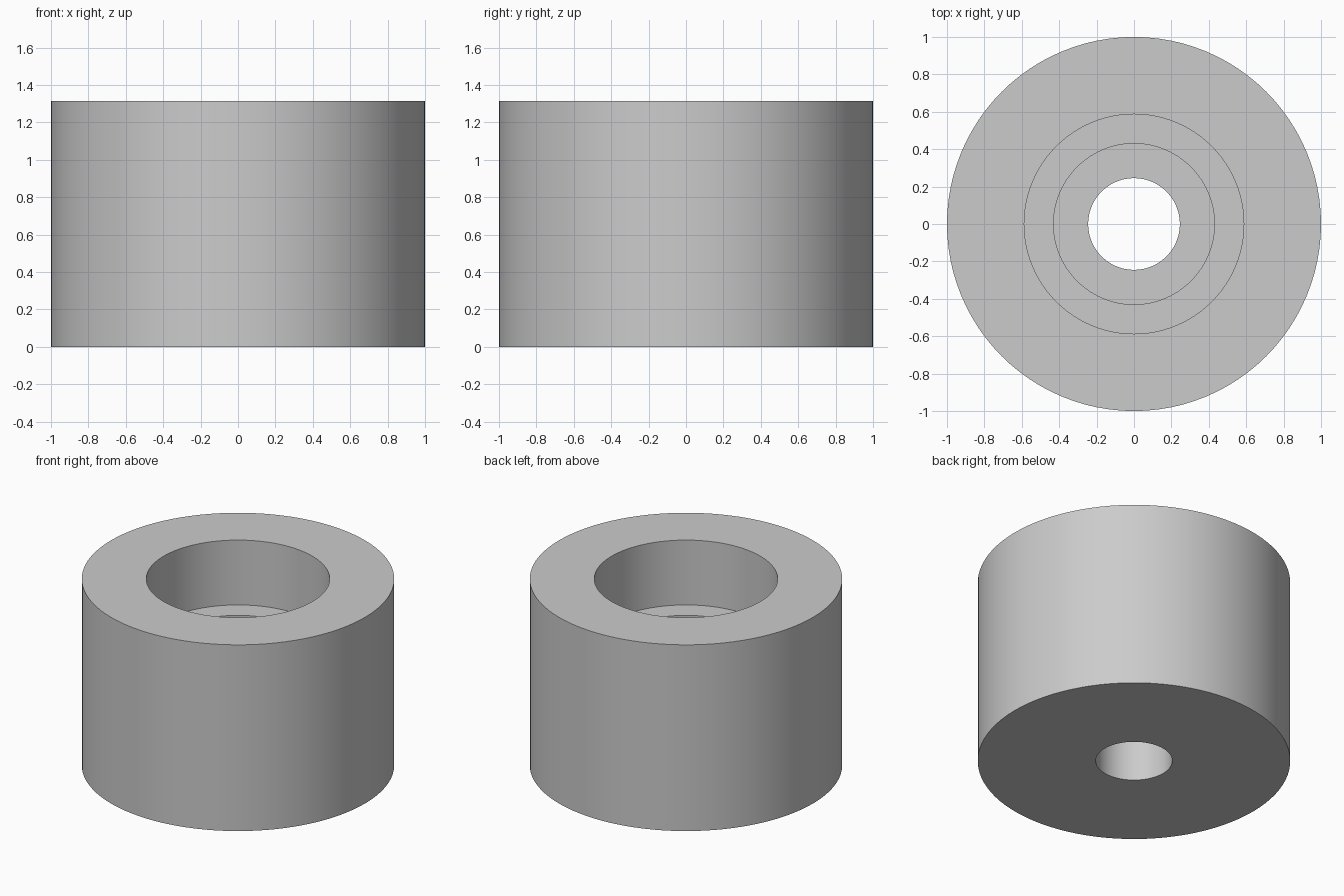
import bpy
import bmesh
import math

if "Cube" in bpy.data.objects:
    bpy.data.objects.remove(bpy.data.objects["Cube"], do_unlink=True)

# Main dimensions
HEIGHT = 1.315
OUTER_R, POCKET_R, BORE_R, HOLE_R = 1.0, 0.587, 0.43, 0.245
POCKET_FLOOR, BORE_FLOOR = 0.857, 0.4
SEGMENTS = 96


def make_material(name, grey):
    mat = bpy.data.materials.new(name)
    mat.use_nodes = True
    colour = (grey, grey, grey, 1)
    mat.diffuse_color = colour
    mat.node_tree.nodes["Principled BSDF"].inputs["Base Color"].default_value = colour
    return mat


def revolve(name, profile, mat):
    """Spin a closed (radius, height) profile around the z axis."""
    bm = bmesh.new()
    verts = [bm.verts.new((r, 0, z)) for r, z in profile]
    edges = [bm.edges.new((a, b)) for a, b in zip(verts, verts[1:] + verts[:1])]
    bmesh.ops.spin(bm, geom=verts + edges, cent=(0, 0, 0), axis=(0, 0, 1),
                   angle=math.tau, steps=SEGMENTS, use_merge=True)
    bmesh.ops.remove_doubles(bm, verts=bm.verts, dist=0.0001)
    bmesh.ops.recalc_face_normals(bm, faces=bm.faces)
    mesh = bpy.data.meshes.new(name)
    bm.to_mesh(mesh)
    bm.free()
    mesh.materials.append(mat)
    obj = bpy.data.objects.new(name, mesh)
    bpy.context.collection.objects.link(obj)
    return obj


# Round body with a wide pocket, a stepped bore and a through hole
body = revolve("stepped_bushing", [
    (HOLE_R, 0), (OUTER_R, 0), (OUTER_R, HEIGHT), (POCKET_R, HEIGHT),
    (POCKET_R, POCKET_FLOOR), (BORE_R, POCKET_FLOOR),
    (BORE_R, BORE_FLOOR), (HOLE_R, BORE_FLOOR),
], make_material("light_grey", 0.6))

# Smooth walls, sharp rims
bpy.ops.object.select_all(action='DESELECT')
body.select_set(True)
bpy.context.view_layer.objects.active = body
bpy.ops.object.shade_smooth_by_angle(angle=math.radians(30))
